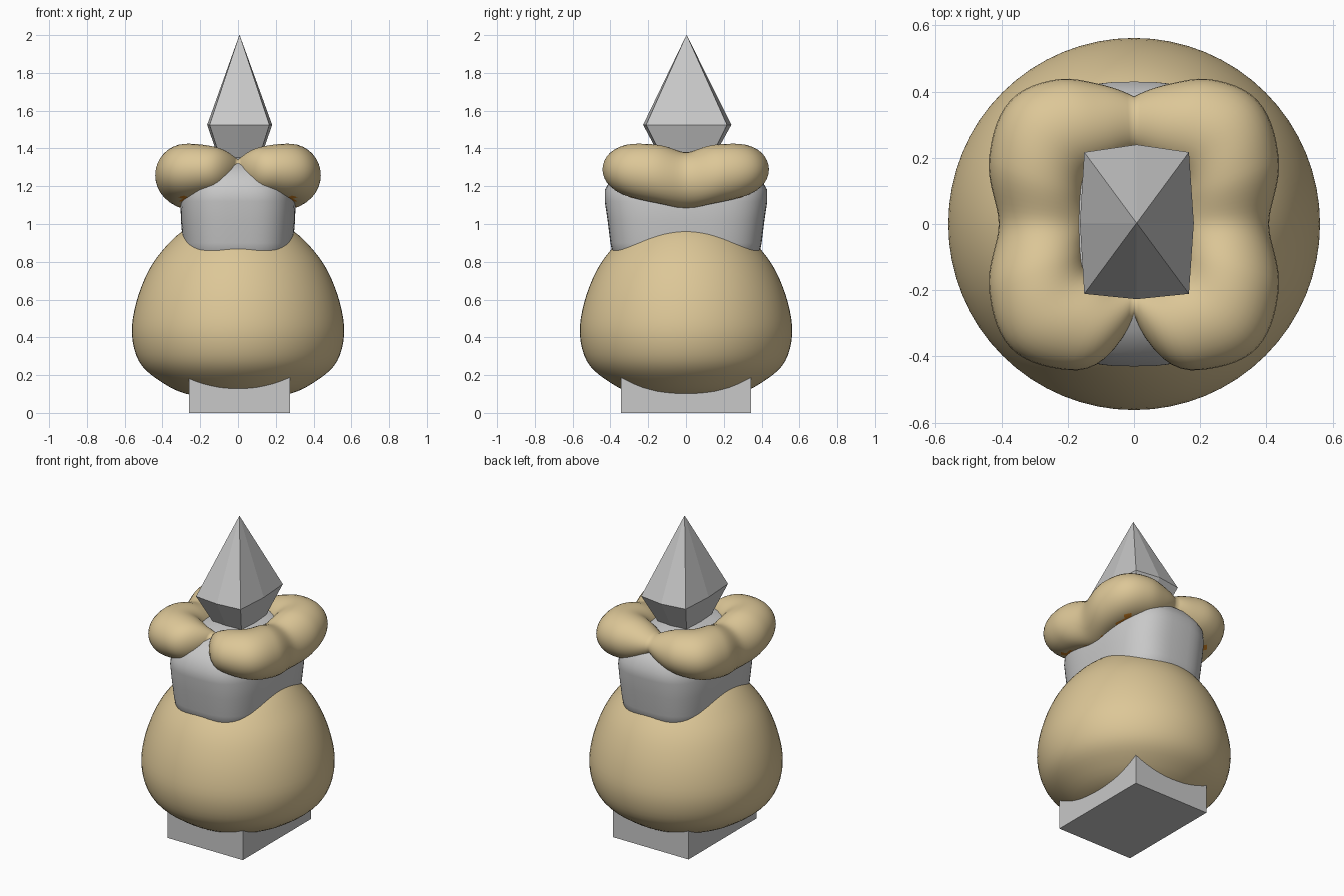
import bpy
from math import sin, cos, pi, radians, degrees, copysign

cube = bpy.data.objects.get("Cube")
if cube:
    bpy.data.objects.remove(cube, do_unlink=True)


def material(name, rgb):
    m = bpy.data.materials.new(name)
    m.use_nodes = True
    m.diffuse_color = (*rgb, 1)
    m.node_tree.nodes["Principled BSDF"].inputs["Base Color"].default_value = (*rgb, 1)
    return m


tan = material("tan", (0.72, 0.57, 0.31))
gray = material("gray", (0.58, 0.58, 0.58))
orange = material("orange", (0.70, 0.25, 0.02))


def loft(name, rings, mats, smooth=True, closed=False):
    """Skin equal-length rings; cap both ends unless the rings form a loop."""
    n, count = len(rings[0]), len(rings)
    verts = [p for ring in rings for p in ring]
    faces = []
    for i in range(count if closed else count - 1):
        a, b = i * n, (i + 1) % count * n
        faces += [(a + j, a + (j + 1) % n, b + (j + 1) % n, b + j) for j in range(n)]
    if not closed:
        faces += [tuple(reversed(range(n))), tuple(range((count - 1) * n, count * n))]
    mesh = bpy.data.meshes.new(name)
    mesh.from_pydata(verts, [], faces)
    mesh.update()
    obj = bpy.data.objects.new(name, mesh)
    bpy.context.collection.objects.link(obj)
    for m in mats:
        mesh.materials.append(m)
    for p in mesh.polygons:
        p.use_smooth = smooth
    return obj


def spline(table, t):
    """Smoothly interpolate rows of (parameter, values...)."""
    k = 0
    while k < len(table) - 2 and t > table[k + 1][0]:
        k += 1
    p1, p2 = table[k], table[k + 1]
    p0 = table[k - 1] if k else p1
    p3 = table[min(k + 2, len(table) - 1)]
    h = p2[0] - p1[0]
    u = (t - p1[0]) / h
    out = []
    for c in range(1, len(p1)):
        m1 = (p2[c] - p0[c]) / (p2[0] - p0[0]) * h if k else 0
        m2 = (p3[c] - p1[c]) / (p3[0] - p1[0]) * h
        out.append((2 * u**3 - 3 * u**2 + 1) * p1[c] + (u**3 - 2 * u**2 + u) * m1
                   + (3 * u**2 - 2 * u**3) * p2[c] + (u**3 - u**2) * m2)
    return out


def oval(z, ax, ay, n=64, power=2):
    def s(v):
        return copysign(abs(v) ** (2 / power), v)
    return [(ax * s(cos(2 * pi * i / n)), ay * s(sin(2 * pi * i / n)), z) for i in range(n)]


# Rounded body, turned from a profile of (step, radius, height)
profile = [(0, 0.02, 0.08), (1, 0.27, 0.10), (2, 0.43, 0.18), (3, 0.525, 0.275),
           (4, 0.562, 0.42), (5, 0.54, 0.58), (6, 0.48, 0.74), (7, 0.40, 0.86),
           (8, 0.29, 0.965), (9, 0.15, 1.03), (10, 0.01, 1.05)]
rings = []
for i in range(41):
    r, z = spline(profile, i / 4)
    rings.append(oval(z, r, r))
loft("body", rings, [tan])

# Square foot block under the body
bpy.ops.mesh.primitive_cube_add(size=1, location=(0.008, 0, 0.15))
foot = bpy.context.object
foot.name = "foot_block"
foot.scale = (0.535, 0.69, 0.3)
foot.data.materials.append(gray)

# Rounded-square neck with a domed top
neck = [(0.78, 0.275, 0.375), (0.9, 0.292, 0.40), (1.02, 0.302, 0.415),
        (1.12, 0.305, 0.43), (1.18, 0.295, 0.43), (1.25, 0.26, 0.39),
        (1.31, 0.21, 0.32), (1.345, 0.14, 0.20), (1.36, 0.02, 0.03)]
loft("neck", [oval(z, ax, ay, 64, 3) for z, ax, ay in neck], [gray])

# Four-lobed ruff: rows of (angle, outer radius, centre height, half height, half width)
quarter = [(0, 0.408, 1.23, 0.15, 0.14), (25, 0.482, 1.262, 0.155, 0.16),
           (45, 0.528, 1.28, 0.145, 0.165), (62, 0.495, 1.288, 0.128, 0.15),
           (75, 0.44, 1.29, 0.105, 0.12)]
back = quarter + [(90, 0.385, 1.30, 0.06, 0.08)]
front = quarter + [(90, 0.28, 1.30, 0.04, 0.04)]
rings = []
for i in range(120):
    a = 2 * pi * i / 120
    fold = degrees(a) % 180
    outer, zc, hh, hw = spline(back if a <= pi else front, min(fold, 180 - fold))
    ring = []
    for j in range(32):
        b = 2 * pi * j / 32
        r = outer - hw + hw * cos(b)
        ring.append((r * cos(a), r * sin(a), zc + hh * sin(b)))
    rings.append(ring)
ruff = loft("lobed_ruff", rings, [tan, orange], closed=True)

# Orange lining on the upward inner faces, broken at the front and back clefts
for p in ruff.data.polygons:
    x, y, z = p.center
    if p.normal.z > 0 and 0.05 < abs(x) < 0.30 and abs(y) < 0.31:
        p.material_index = 1


# Faceted spire on top
def octagon(z, sx, sy):
    pts = [(1.06, 0), (0.97, 0.93), (0, 1.03), (-0.97, 0.93),
           (-1.05, 0), (-0.97, -0.93), (0, -1.0), (0.97, -0.93)]
    return [(0.008 + x * sx, 0.003 + y * sy, z) for x, y in pts]


loft("spire", [octagon(1.30, 0.09, 0.11), octagon(1.525, 0.163, 0.23),
               octagon(2.0, 0.001, 0.001)], [gray], smooth=False)
